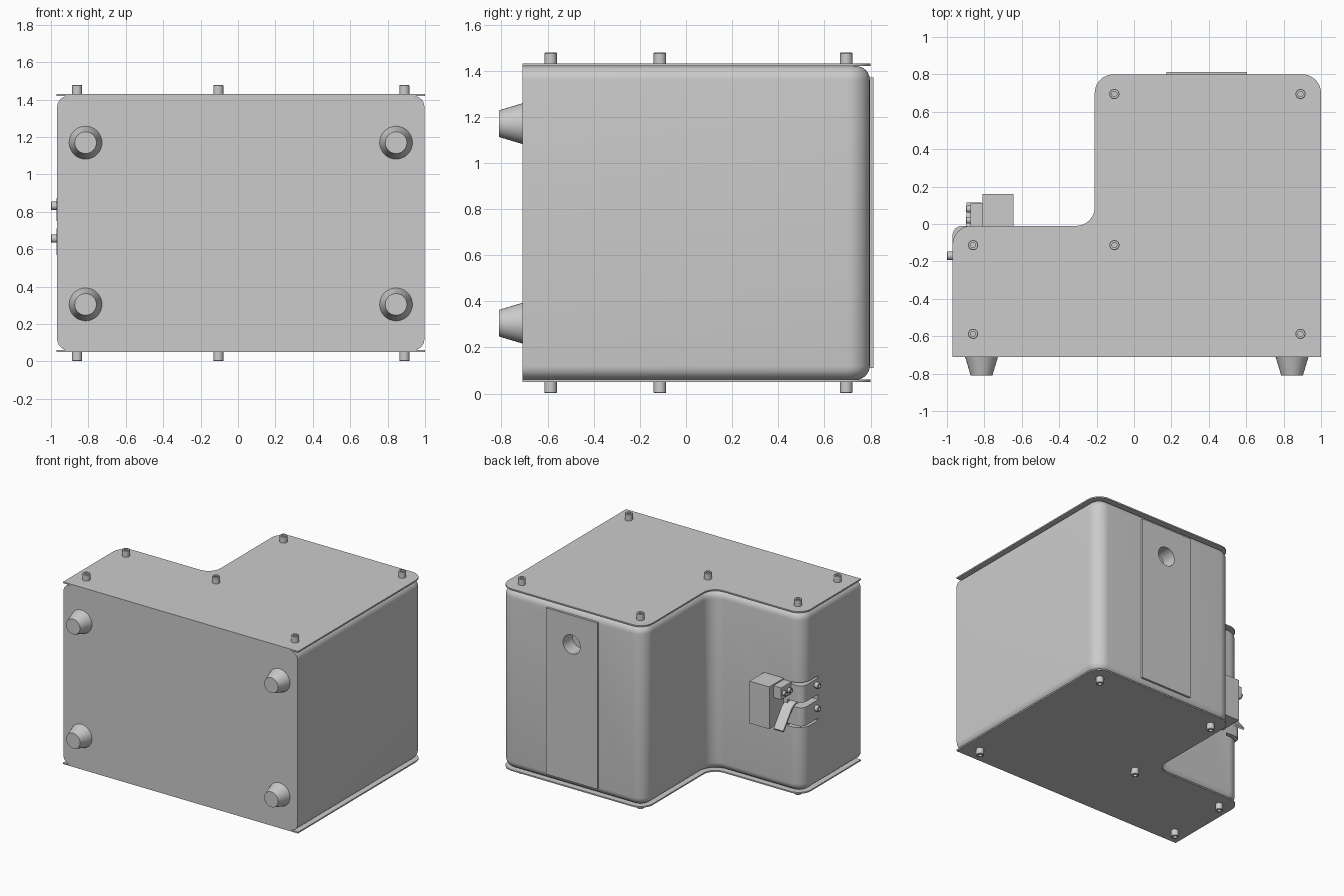
import bpy, bmesh, math
from mathutils import Vector, Matrix

if "Cube" in bpy.data.objects:
    bpy.data.objects.remove(bpy.data.objects["Cube"])


def loft(name, rings, matrix=Matrix.Identity(4)):
    """Skin equal-length closed rings and cap both ends."""
    bm = bmesh.new()
    vs = [[bm.verts.new(matrix @ Vector(p)) for p in ring] for ring in rings]
    n = len(rings[0])
    for a, b in zip(vs, vs[1:]):
        for i in range(n):
            j = (i + 1) % n
            bm.faces.new((a[i], a[j], b[j], b[i]))
    bm.faces.new(vs[0][::-1])
    bm.faces.new(vs[-1])
    bmesh.ops.recalc_face_normals(bm, faces=bm.faces)
    me = bpy.data.meshes.new(name)
    bm.to_mesh(me)
    bm.free()
    ob = bpy.data.objects.new(name, me)
    bpy.context.collection.objects.link(ob)
    return ob


def activate(ob):
    bpy.ops.object.select_all(action='DESELECT')
    ob.select_set(True)
    bpy.context.view_layer.objects.active = ob


def smooth(ob):
    activate(ob)
    bpy.ops.object.shade_smooth_by_angle(angle=math.radians(30))


def cut(ob, cutter):
    activate(ob)
    m = ob.modifiers.new("cut", 'BOOLEAN')
    m.operation, m.solver, m.object = 'DIFFERENCE', 'EXACT', cutter
    bpy.ops.object.modifier_apply(modifier=m.name)


def fillet(corners, seg=10):
    """Round right-angled corners given as (x, y, radius)."""
    out = []
    for i, (x, y, r) in enumerate(corners):
        p = Vector((x, y))
        if r == 0:
            out.append(p)
            continue
        u = (Vector(corners[i - 1][:2]) - p).normalized() * r
        v = (Vector(corners[(i + 1) % len(corners)][:2]) - p).normalized() * r
        for k in range(seg + 1):
            a = math.pi / 2 * k / seg
            out.append(p + u + v - v * math.cos(a) - u * math.sin(a))
    return out


def at_z(pts, z):
    return [(p[0], p[1], z) for p in pts]


def box(name, x0, x1, y0, y1, z0, z1):
    pts = [(x0, y0), (x1, y0), (x1, y1), (x0, y1)]
    return loft(name, [at_z(pts, z0), at_z(pts, z1)])


def turned(name, pos, axis, profile, seg=32):
    """Lathe (radius, height) pairs along an axis."""
    m = Matrix.Translation(pos) @ Vector(axis).to_track_quat('Z', 'Y').to_matrix().to_4x4()
    ang = [2 * math.pi * i / seg for i in range(seg)]
    ob = loft(name, [[(r * math.cos(a), r * math.sin(a), h) for a in ang] for r, h in profile], m)
    smooth(ob)
    return ob


def screw(name, pos, axis, r, h):
    turned(name, pos, axis, [(r, 0), (r, h - .1 * r), (.9 * r, h), (.5 * r, h), (.5 * r, h * .5)], 24)


def outline(d):
    """L-shaped casing outline, inset by d except at the front."""
    return fillet([(-.97 + d, -.71, 0), (1 - d, -.71, 0), (1 - d, .8 - d, .1 - d),
                   (-.21 + d, .8 - d, .1 - d), (-.21 + d, -.01 - d, .1 + d),
                   (-.97 + d, -.01 - d, .1 - d)])


# casing with rolled upper and lower edges
R, Z0, Z1 = .06, .06, 1.42
steps = [math.pi / 2 * k / 6 for k in range(7)]
low = [(R * (1 - math.sin(a)), Z0 + R * (1 - math.cos(a))) for a in steps]
high = [(d, Z0 + Z1 - z) for d, z in reversed(low)]
casing = loft("casing", [at_z(outline(d + .003), z) for d, z in low + high])

# back access panel with finger hole
panel = box("back_panel", .175, .605, .78, .812, .11, 1.37)
hole = turned("hole_cutter", (.39, .70, 1.15), (0, 1, 0), [(.072, 0), (.072, .2)])
notch = box("notch_cutter", -1.1, -.84, -.2, .1, .55, .89)
cut(casing, hole)
cut(casing, notch)
cut(panel, hole)
for c in (hole, notch):
    bpy.data.objects.remove(c)
smooth(casing)
smooth(panel)

# thin cover plates and their screws
spots = [(-.86, -.113), (-.105, -.113), (-.86, -.587), (.89, -.587), (-.105, .695), (.89, .695)]
for side, za, zb, s in (("top", 1.42, 1.43, 1), ("bottom", .06, .05, -1)):
    smooth(loft(side + "_plate", [at_z(outline(0), za), at_z(outline(0), zb)]))
    for x, y in spots:
        screw(side + "_screw", (x, y, zb), (0, 0, s), .027, .048)

# tapered feet on the front
for x in (-.815, .845):
    for z in (.305, 1.17):
        turned("foot", (x, -.71, z), (0, -1, 0), [(.088, 0), (.058, .1)])

# latch brackets wrapping the corner, with pins
corner = fillet([(-.97, -.2, 0), (-.84, -.2, 0), (-.84, -.01, 0), (-.97, -.01, .05)])
for z0, z1, zp in ((.57, .71, .657), (.75, .875, .832)):
    smooth(loft("latch_bracket", [at_z(corner, z0), at_z(corner, z1)]))
    screw("latch_pin", (-.97, -.17, zp), (-1, 0, 0), .022, .03)

# latch housing, clamp and bent tongue
box("latch_housing", -.81, -.645, -.03, .16, .58, .90)
box("latch_clamp", -.875, -.805, -.02, .11, .80, .89)
for y in (.02, .08):
    screw("clamp_screw", (-.875, y, .84), (-1, 0, 0), .018, .022)
mid = [(-.14, .73), (-.05, .73), (-.015, .722), (.015, .70), (.115, .57)]
strip = mid + [(y - .008, z - .012) for y, z in reversed(mid)]
smooth(loft("latch_tongue", [[(x, y, z) for y, z in strip] for x in (-.895, -.815)]))
